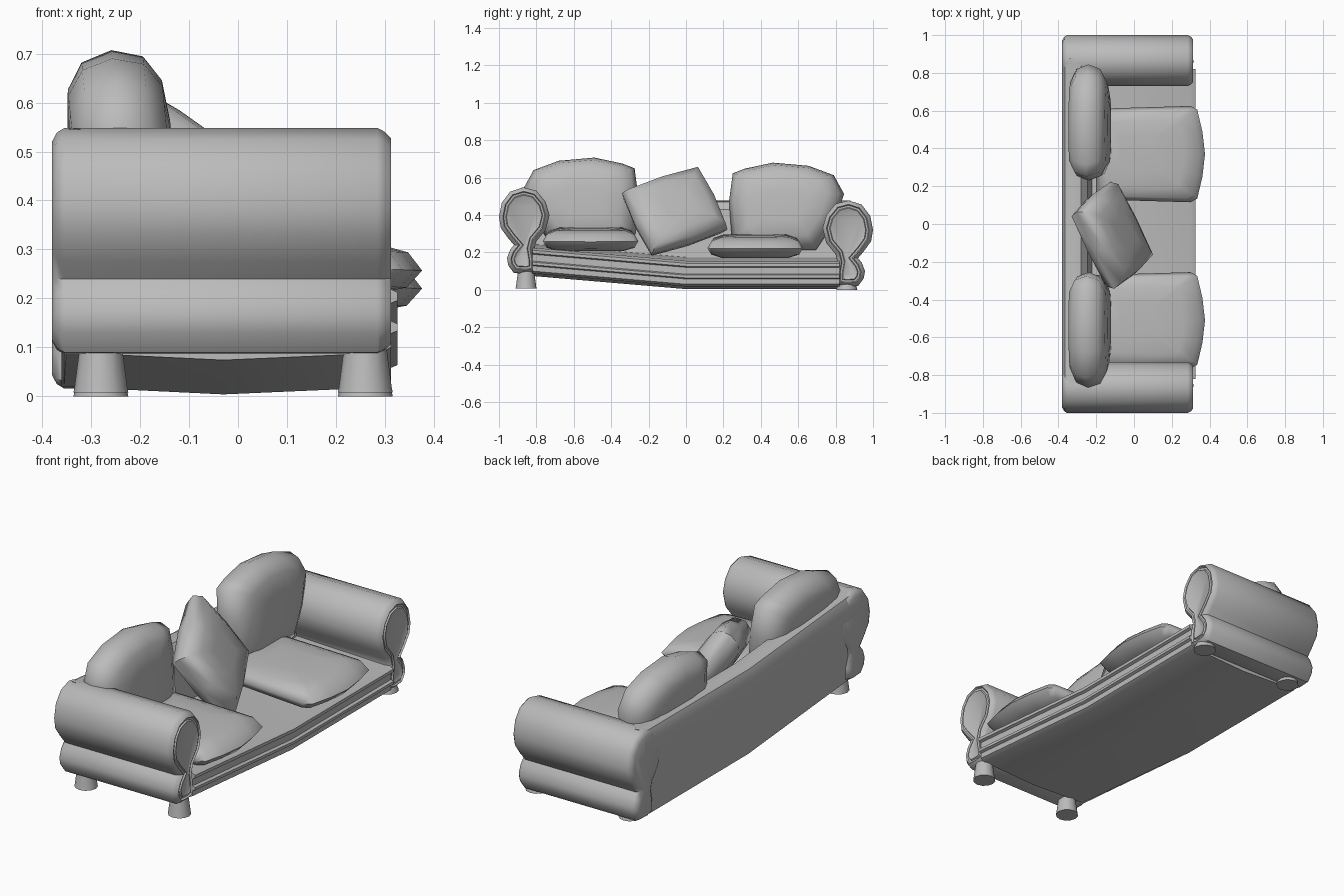
import bpy, bmesh, math
from mathutils import Vector

if "Cube" in bpy.data.objects:
    bpy.data.objects.remove(bpy.data.objects["Cube"], do_unlink=True)

fabric = bpy.data.materials.new("grey_fabric")
fabric.use_nodes = True
GREY = (0.5, 0.5, 0.5, 1)
fabric.diffuse_color = GREY
fabric.node_tree.nodes["Principled BSDF"].inputs["Base Color"].default_value = GREY


def finish(name, bm, angle=40):
    bmesh.ops.recalc_face_normals(bm, faces=bm.faces)
    mesh = bpy.data.meshes.new(name)
    bm.to_mesh(mesh)
    bm.free()
    mesh.materials.append(fabric)
    mesh.shade_smooth()
    mesh.set_sharp_from_angle(angle=math.radians(angle))
    obj = bpy.data.objects.new(name, mesh)
    bpy.context.collection.objects.link(obj)
    return obj


def loft(rings):
    """Skin closed rings of equal length and cap both ends."""
    bm = bmesh.new()
    rows = [[bm.verts.new(p) for p in ring] for ring in rings]
    n = len(rows[0])
    for a, b in zip(rows, rows[1:]):
        for i in range(n):
            j = (i + 1) % n
            bm.faces.new((a[i], a[j], b[j], b[i]))
    caps = [bm.faces.new(rows[0][::-1]), bm.faces.new(rows[-1])]
    bmesh.ops.recalc_face_normals(bm, faces=bm.faces)
    return bm, caps


def inset(bm, face, steps):
    for thickness, depth in steps:
        bmesh.ops.inset_individual(bm, faces=[face], thickness=thickness,
                                   depth=depth, use_even_offset=True)


def cushion(name, origin, u, v, outline, half):
    """Puffed pillow: the outline shrinks towards both faces."""
    origin, u, v = Vector(origin), Vector(u), Vector(v)
    w = u.cross(v).normalized()
    puff = [(-1, .35), (-.92, .7), (-.6, .92), (0, 1), (.6, .92), (.92, .7), (1, .35)]
    bm, _ = loft([[origin + (u * a + v * b) * s + w * (half * t) for a, b in outline]
                  for t, s in puff])
    return finish(name, bm, 60)


# The right half of the frame rises towards its end
RISE = 0.07

# Scrolled arms with a rounded back edge and a recessed front panel
arm_profile = [(.80, .03), (.85, .016), (.92, .02), (.95, .06), (.957, .10), (.94, .145),
               (.92, .17), (.95, .205), (.99, .26), (1, .32), (.985, .395), (.94, .455),
               (.87, .478), (.80, .46), (.75, .40), (.73, .33), (.75, .25), (.80, .19),
               (.81, .15), (.80, .09)]
for name, side, lift in (("left_arm", 1, 0), ("right_arm", -1, RISE)):
    bm, (back, front) = loft([[(x, side * y, z + lift) for y, z in arm_profile]
                              for x in (-.355, .285)])
    inset(bm, back, [(.009, .015), (.018, .01)])
    inset(bm, front, [(.007, .014), (.013, .013), (.005, -.008), (.01, 0),
                      (.004, .008), (.006, -.004)])
    finish(name, bm)

# Seat base with moulded front rail, and the backrest
base_section = [(-.36, .02), (-.03, .004), (.29, .018), (.312, .03), (.312, .058),
                (.326, .064), (.326, .078), (.312, .084), (.312, .12), (.326, .126),
                (.326, .142), (.30, .155), (-.25, .175), (-.36, .175)]
back_section = [(-.355, .02), (-.365, .15), (-.375, .27), (-.38, .35), (-.38, .43),
                (-.365, .465), (-.34, .478), (-.28, .47), (-.245, .43), (-.22, .16)]
for name, section, end in (("seat_base", base_section, .82), ("backrest", back_section, .88)):
    bm, _ = loft([[(x, y, z + lift) for x, z in section]
                  for y, lift in ((-end, RISE), (0, 0), (end, 0))])
    finish(name, bm, 35)

# Flared feet: tall under the right arm, nearly sunk under the left
for side, y, bottom, top in (("right", -.855, .008, .11), ("left", .86, 0, .04)):
    for place, x in (("front", .26), ("back", -.28)):
        rings = [(.056, bottom), (.054, bottom + .01), (.042, top)]
        bm, _ = loft([[(x + r * math.cos(k * math.tau / 12), y + r * math.sin(k * math.tau / 12), z)
                       for k in range(12)] for r, z in rings])
        finish(f"{side}_{place}_foot", bm)

# Seat cushions with a bowed front edge
seat_outline = [(-.2, -.24), (.30, -.255), (.335, -.235), (.362, -.12), (.376, 0),
                (.362, .12), (.335, .235), (.30, .255), (-.2, .24)]
for name, y, z in (("right_seat_cushion", -.51, .272), ("left_seat_cushion", .37, .235)):
    cushion(name, (0, y, z), (1, 0, -.04), (0, 1, 0), seat_outline, .06)

# Back cushions with an arched top, mirrored left to right
back_outline = [(-.16, -.23), (-.26, -.08), (-.31, .07), (-.255, .17), (-.12, .22),
                (.07, .237), (.22, .205), (.285, .18), (.305, .03), (.29, -.17), (.23, -.23)]
for name, side, y, z in (("right_back_cushion", 1, -.56, .47), ("left_back_cushion", -1, .535, .443)):
    cushion(name, (-.235, y, z), (0, side, 0), (-.1, 0, 1), back_outline, .105)

# Square throw pillow leaning on one corner
pillow_outline = [(-.5, -.5), (0, -.53), (.5, -.5), (.53, 0), (.5, .5),
                  (0, .53), (-.5, .5), (-.53, 0)]
cushion("throw_pillow", (-.115, -.06, .42), (.18, .16, -.325), (.2, -.405, -.13),
        pillow_outline, .085)
